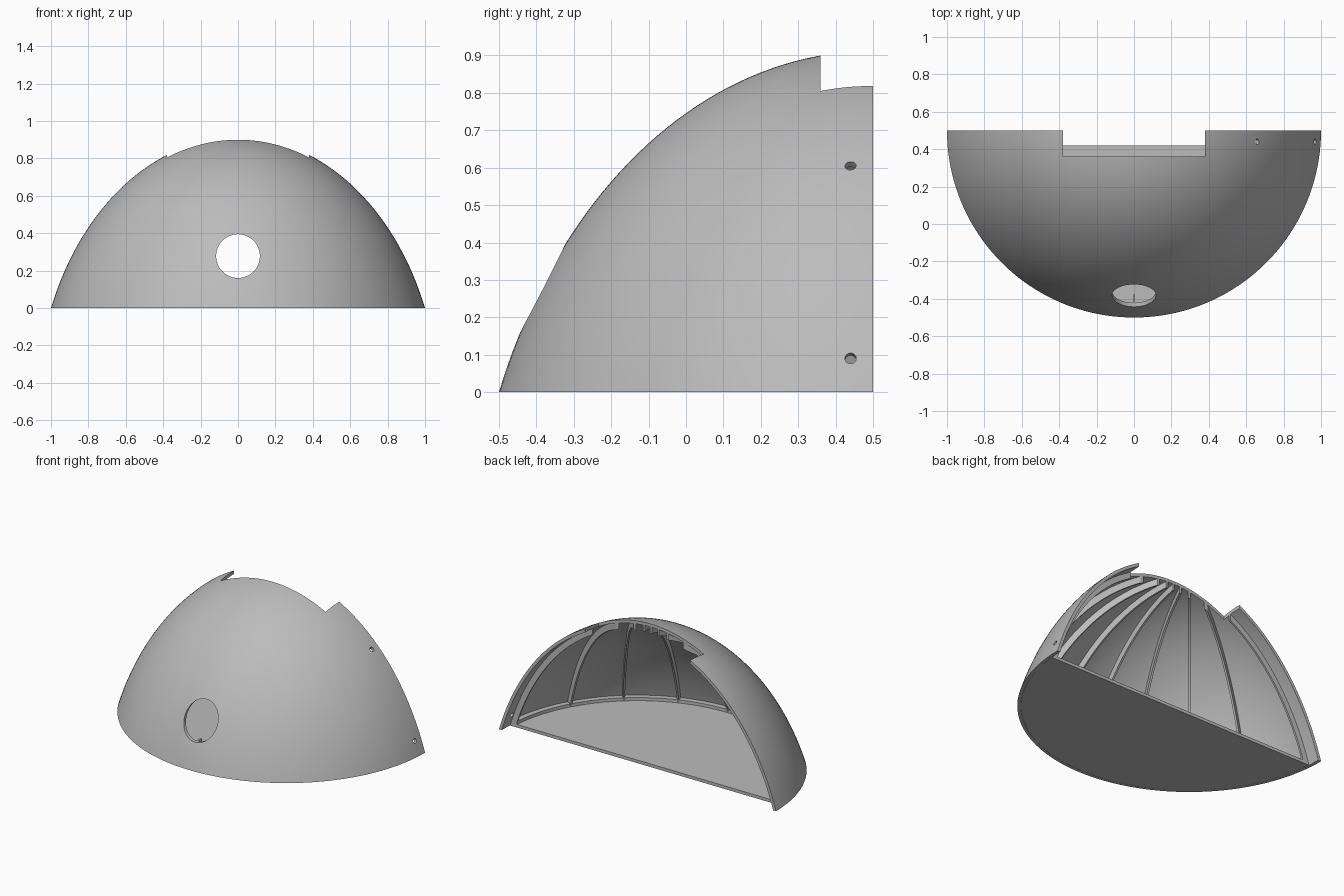
import bpy, bmesh, math
from mathutils import Matrix, Vector

cube = bpy.data.objects.get("Cube")
if cube:
    bpy.data.objects.remove(cube, do_unlink=True)

A, B, DROP = 1.08, 1.466, 0.5537     # dome ellipsoid half-axes and sunken centre
BACK = 0.5                           # dome axis lies on the open back plane
FLOOR_BACK = 0.42

grey = bpy.data.materials.new("plain grey")
grey.use_nodes = True
grey.diffuse_color = (0.5, 0.5, 0.5, 1)
grey.node_tree.nodes["Principled BSDF"].inputs["Base Color"].default_value = (0.5, 0.5, 0.5, 1)


def make(name, bm):
    bmesh.ops.recalc_face_normals(bm, faces=bm.faces)
    mesh = bpy.data.meshes.new(name)
    bm.to_mesh(mesh)
    bm.free()
    obj = bpy.data.objects.new(name, mesh)
    bpy.context.collection.objects.link(obj)
    mesh.materials.append(grey)
    return obj


def arc(inset, z0, r_min, n=40):
    """Dome profile, inset from the outer surface, from height z0 to radius r_min."""
    a, b = A - inset, B - inset
    t0, t1 = math.asin((z0 + DROP) / b), math.acos(r_min / a)
    steps = [t0 + (t1 - t0) * i / n for i in range(n + 1)]
    return [Vector((a * math.cos(t), 0, b * math.sin(t) - DROP)) for t in steps]


def sweep(name, outer, inner, frames):
    """Skin a strip section through a list of placement matrices."""
    bm = bmesh.new()
    rows = [[[bm.verts.new(m @ p) for p in side] for side in (outer, inner)] for m in frames]
    n = len(outer)
    for o, i in (rows[0], rows[-1]):
        for k in range(n - 1):
            bm.faces.new((o[k], o[k + 1], i[k + 1], i[k]))
    for (o1, i1), (o2, i2) in zip(rows, rows[1:]):
        for k in range(n - 1):
            bm.faces.new((o1[k], o1[k + 1], o2[k + 1], o2[k]))
            bm.faces.new((i1[k], i1[k + 1], i2[k + 1], i2[k]))
        for k in (0, n - 1):
            bm.faces.new((o1[k], i1[k], i2[k], o2[k]))
    return make(name, bm)


def turn(deg):
    """Place a profile around the dome axis; zero degrees faces the front."""
    return Matrix.Translation((0, BACK, 0)) @ Matrix.Rotation(math.radians(deg - 90), 4, 'Z')


def plate_frames(base, half):
    return [base @ Matrix.Translation((0, s * half, 0)) for s in (-1, 1)]


def cylinder_cutter(name, centre, axis, radius, length):
    bm = bmesh.new()
    m = Matrix.Translation(centre) @ Vector(axis).to_track_quat('Z', 'Y').to_matrix().to_4x4()
    bmesh.ops.create_cone(bm, cap_ends=True, segments=48, radius1=radius,
                          radius2=radius, depth=length, matrix=m)
    return make(name, bm)


def cut(obj, cutters):
    bpy.context.view_layer.objects.active = obj
    for c in cutters:
        mod = obj.modifiers.new("cut", 'BOOLEAN')
        mod.operation, mod.solver, mod.object = 'DIFFERENCE', 'EXACT', c
        bpy.ops.object.modifier_apply(modifier=mod.name)


# Cutters: top notch, front port, two screw holes on one side
bm = bmesh.new()
bmesh.ops.create_cube(bm, size=1, matrix=Matrix.Translation((0, 0.76, 0.9))
                      @ Matrix.Diagonal((0.76, 0.8, 0.9, 1)))
notch = make("notch_cutter", bm)
port = cylinder_cutter("port_cutter", (0, -0.3, 0.278), (0, 1, 0), 0.117, 0.8)
screws = []
for z in (0.09, 0.605):
    r = A * math.sqrt(1 - ((z + DROP) / B) ** 2)
    normal = (r / A ** 2, 0, (z + DROP) / B ** 2)
    screws.append(cylinder_cutter("screw_cutter", (r - 0.003, 0.44, z), normal, 0.015, 0.1))

# Thin dome shell
shell = sweep("dome_shell", arc(0, 0, 0.06), arc(0.02, 0, 0.06),
              [turn(-90 + 180 * i / 80) for i in range(81)])
cut(shell, [notch, port] + screws)
parts = [shell]

# Radial stiffening ribs inside the shell
rib_outer, rib_inner = arc(0.01, 0.01, 0.1), arc(0.06, 0.01, 0.1)
for deg in range(-60, 61, 20):
    rib = sweep("rib", rib_outer, rib_inner, plate_frames(turn(deg), 0.006))
    cut(rib, [notch, port])
    parts.append(rib)

# Frame plates set in from the open back
for deg, side in ((90, "left"), (-90, "right")):
    base = Matrix.Translation((0, FLOOR_BACK - 0.006 - BACK, 0)) @ turn(deg)
    frame = sweep("back_frame_" + side, rib_outer, rib_inner, plate_frames(base, 0.006))
    cut(frame, [notch])
    parts.append(frame)

# Floor plate with a straight back edge
bm = bmesh.new()
R = 0.978
lim = math.acos((BACK - FLOOR_BACK) / R)
rim = []
for i in range(81):
    p = lim * (i / 40 - 1)
    rim.append(bm.verts.new((R * math.sin(p), BACK - R * math.cos(p), 0)))
face = bm.faces.new(rim)
top = bmesh.ops.extrude_face_region(bm, geom=[face])["geom"]
bmesh.ops.translate(bm, vec=(0, 0, 0.02),
                    verts=[v for v in top if isinstance(v, bmesh.types.BMVert)])
parts.append(make("floor", bm))

# Low lip where the floor meets the wall
lip_outer = [Vector((0.972, 0, 0.01)), Vector((0.965, 0, 0.04))]
lip_inner = [Vector((0.93, 0, 0.01)), Vector((0.93, 0, 0.04))]
parts.append(sweep("floor_lip", lip_outer, lip_inner,
                   [turn(-85 + 170 * i / 60) for i in range(61)]))

for c in [notch, port] + screws:
    bpy.data.objects.remove(c, do_unlink=True)

# Smooth the curves, keep cut edges crisp
bpy.ops.object.select_all(action='DESELECT')
for p in parts:
    p.select_set(True)
bpy.context.view_layer.objects.active = shell
bpy.ops.object.shade_smooth_by_angle(angle=math.radians(30))
